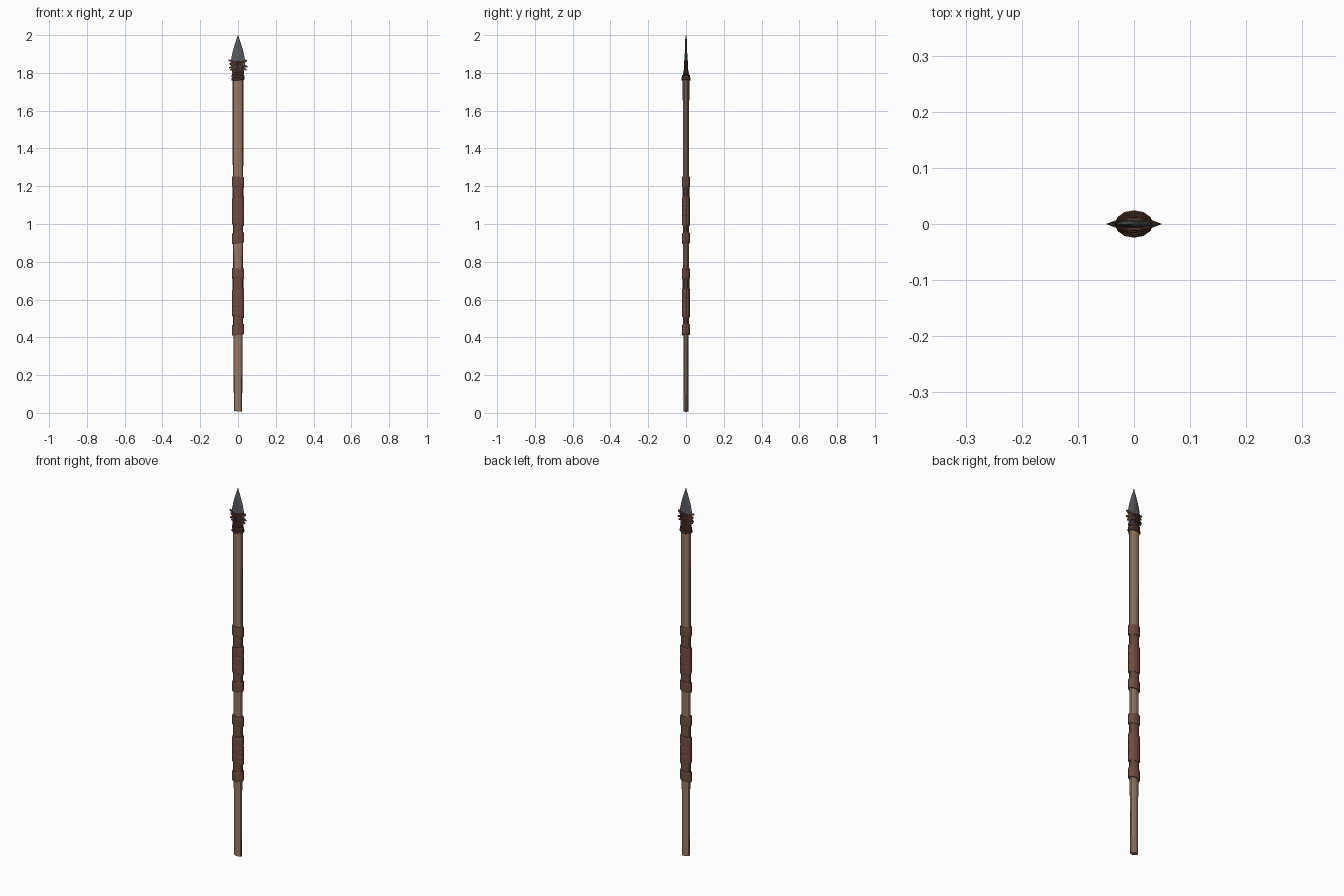
import bpy, bmesh, math

if "Cube" in bpy.data.objects:
    bpy.data.objects.remove(bpy.data.objects["Cube"])


def material(name, color):
    m = bpy.data.materials.new(name)
    m.diffuse_color = (*color, 1)
    m.use_nodes = True
    m.node_tree.nodes["Principled BSDF"].inputs["Base Color"].default_value = m.diffuse_color
    return m


WOOD = material("wood", (0.33, 0.19, 0.115))
LEATHER = material("leather", (0.17, 0.075, 0.045))
DARK = material("dark_cord", (0.09, 0.04, 0.025))
STONE = material("grey_metal", (0.10, 0.105, 0.115))


def ellipse(rx, ry, n=12):
    return [(rx * math.cos(2 * math.pi * i / n), ry * math.sin(2 * math.pi * i / n)) for i in range(n)]


def lens(rx, ry):
    half = [(rx, 0), (rx * .62, ry * .62), (rx * .25, ry), (-rx * .25, ry), (-rx * .62, ry * .62)]
    return half + [(-x, -y) for x, y in half]


def loft(name, rows, mat, shape=ellipse, tilt=(0, 0), closed=False):
    """Skin rows of (z, half width, half depth); tilt slants z along x and y."""
    bm = bmesh.new()
    loops = [[bm.verts.new((x, y, z + tilt[0] * x + tilt[1] * y)) for x, y in shape(rx, ry)]
             for z, rx, ry in rows]
    pairs = list(zip(loops, loops[1:]))
    if closed:
        pairs.append((loops[-1], loops[0]))
    else:
        bm.faces.new(loops[0][::-1])
        bm.faces.new(loops[-1])
    for a, b in pairs:
        for i in range(len(a)):
            j = (i + 1) % len(a)
            bm.faces.new((a[i], a[j], b[j], b[i]))
    bmesh.ops.recalc_face_normals(bm, faces=bm.faces)
    me = bpy.data.meshes.new(name)
    bm.to_mesh(me)
    bm.free()
    me.materials.append(mat)
    ob = bpy.data.objects.new(name, me)
    bpy.context.collection.objects.link(ob)
    return ob


def band(name, z, h, rx, ry, t, mat, shape=ellipse, tilt=(0, 0)):
    """Strap with a softly rounded outside, closed around the inside."""
    rows = [(z - h / 2, rx - t, ry - t), (z - h / 2, rx - t * .3, ry - t * .3), (z - h * .32, rx, ry),
            (z + h * .32, rx, ry), (z + h / 2, rx - t * .3, ry - t * .3), (z + h / 2, rx - t, ry - t)]
    return loft(name, rows, mat, shape, tilt, True)


# Tapered oval shaft, pinched to a wedge under the blade
loft("shaft", [(0.008, .022, .013), (0.6, .025, .0145), (1.2, .0275, .016), (1.765, .029, .0175),
               (1.815, .028, .007)], WOOD, tilt=(-.1, 0))

# Two grips: a thin sleeve with five slanted straps each
for name, base in (("lower_grip", 0.41), ("upper_grip", 0.895)):
    loft(name + "_sleeve", [(base + .02, .0275, .0165), (base + .33, .0285, .0175)], LEATHER)
    for i, (dz, slant) in enumerate(((.03, .12), (.125, -.14), (.172, -.1), (.218, .14), (.328, -.06))):
        band(f"{name}_strap_{i}", base + dz, .054, .033, .0215, .006, LEATHER, tilt=(slant, slant * .6))

# Stacked cords on the neck, flattening toward the blade
for i, (z, rx, ry) in enumerate(((1.768, .034, .0245), (1.782, .0335, .0205),
                                 (1.796, .033, .0165), (1.809, .032, .0125))):
    band(f"neck_cord_{i}", z, .015, rx, ry, .007, DARK, tilt=(.06 * (-1) ** i, 0))

# Flat leaf-shaped blade with a pointed lens section
loft("blade", [(1.79, .022, .004), (1.815, .033, .006), (1.85, .038, .007), (1.88, .035, .007),
               (1.91, .029, .0065), (1.945, .019, .0055), (1.98, .007, .004), (2.0, .001, .001)], STONE, lens)

# Criss-crossed cords lashing the blade
for i, (z, rx, slope) in enumerate(((1.825, .042, .2), (1.832, .044, -.35), (1.845, .048, .4),
                                    (1.85, .05, -.35), (1.857, .046, .2))):
    band(f"blade_lashing_{i}", z, .009, rx, .0115, .004, DARK, lens, (slope, 0))
